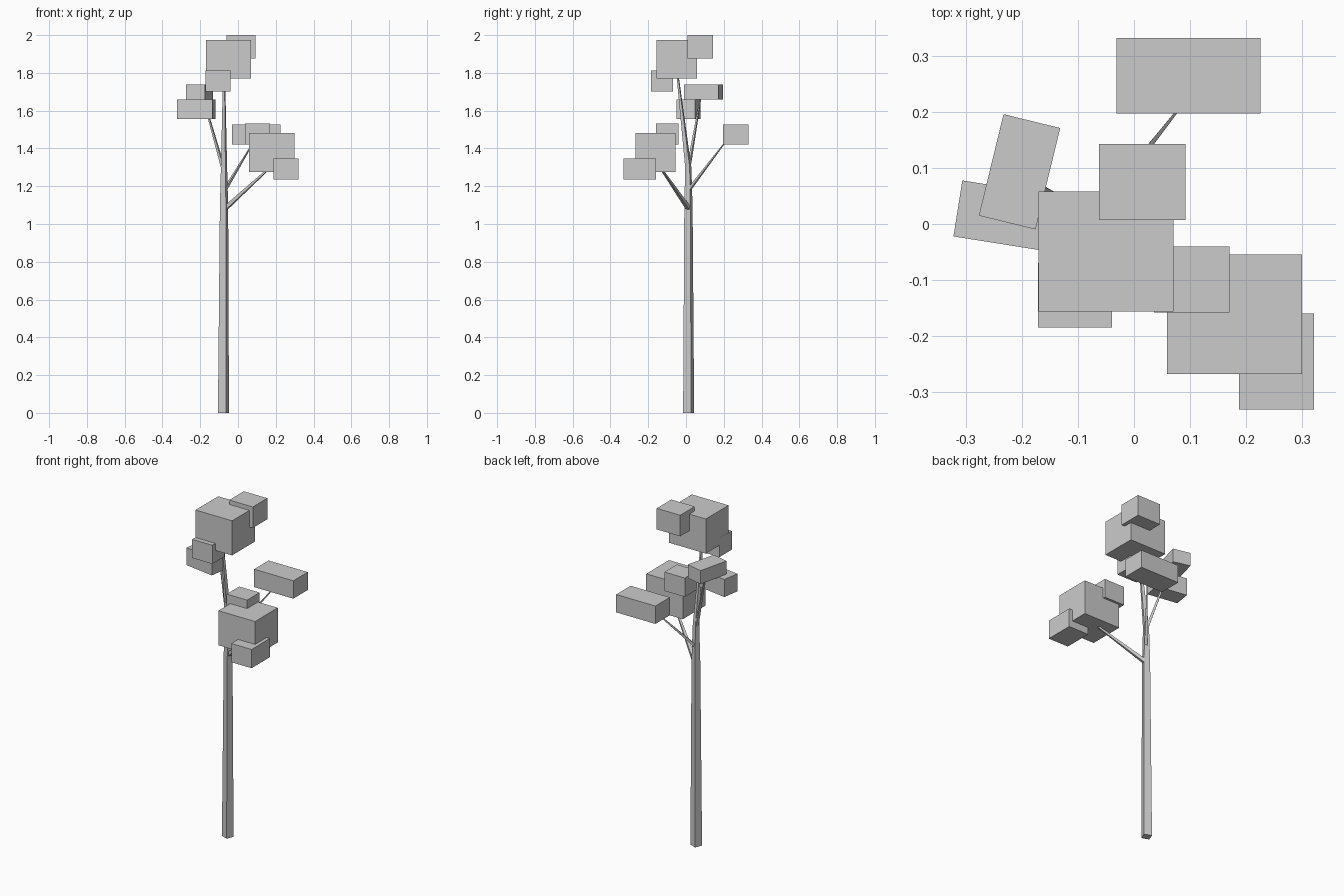
import bpy, bmesh, math
from mathutils import Vector, Matrix

if "Cube" in bpy.data.objects:
    bpy.data.objects.remove(bpy.data.objects["Cube"])


def finish(name, bm):
    bmesh.ops.recalc_face_normals(bm, faces=bm.faces)
    mesh = bpy.data.meshes.new(name)
    bm.to_mesh(mesh)
    bm.free()
    bpy.context.collection.objects.link(bpy.data.objects.new(name, mesh))


def leaf_block(name, x, y, z, size, angle=0):
    bm = bmesh.new()
    m = (Matrix.Translation((x, y, z)) @ Matrix.Rotation(math.radians(angle), 4, 'Z')
         @ Matrix.Diagonal((*size, 1)))
    bmesh.ops.create_cube(bm, size=1, matrix=m)
    finish(name, bm)


def limb(name, path, twist=0, upright=False):
    """Four-sided tapering limb through (x, y, z, radius) stations."""
    bm = bmesh.new()
    axis = Vector(path[-1][:3]) - Vector(path[0][:3])
    rot = Matrix() if upright else axis.to_track_quat('Z', 'Y').to_matrix().to_4x4()
    rings = []
    for x, y, z, r in path:
        angles = [math.radians(twist + 90 * i) for i in range(4)]
        rings.append([bm.verts.new(Vector((x, y, z)) + rot @ Vector((r * math.cos(a), r * math.sin(a), 0)))
                      for a in angles])
    for a, b in zip(rings, rings[1:]):
        for i in range(4):
            j = (i + 1) % 4
            bm.faces.new((a[i], a[j], b[j], b[i]))
    bm.faces.new(rings[0])
    bm.faces.new(rings[-1])
    finish(name, bm)


# Trunk, leaning forward near the crown
limb("trunk", [(-0.077, 0.014, 0, 0.032), (-0.074, 0.013, 1.09, 0.024),
               (-0.074, 0.012, 1.3, 0.018), (-0.074, -0.045, 1.79, 0.006)], 24, True)

# Branches
limb("right_branch", [(-0.07, 0.015, 1.08, 0.015), (0.16, -0.13, 1.29, 0.006)], 45)
limb("back_branch", [(-0.07, 0.015, 1.18, 0.011), (0.08, 0.205, 1.43, 0.003)], 45)
limb("left_branch", [(-0.08, 0.014, 1.3, 0.011), (-0.185, 0.078, 1.67, 0.004)], 45)

# Foliage: top cluster
leaf_block("top_foliage", -0.05, -0.049, 1.872, (0.24, 0.213, 0.205))
leaf_block("top_foliage_back", 0.015, 0.075, 1.938, (0.154, 0.136, 0.125))
leaf_block("top_foliage_front", -0.105, -0.127, 1.756, (0.132, 0.115, 0.111))
# Foliage: left cluster
leaf_block("left_foliage_upper", -0.204, 0.093, 1.698, (0.104, 0.186, 0.08), -13.7)
leaf_block("left_foliage_lower", -0.221, 0.013, 1.608, (0.188, 0.101, 0.104), -9)
# Foliage: back block
leaf_block("back_foliage", 0.097, 0.264, 1.473, (0.257, 0.135, 0.106))
# Foliage: right cluster
leaf_block("right_foliage", 0.179, -0.161, 1.379, (0.24, 0.213, 0.205))
leaf_block("right_foliage_lower", 0.254, -0.245, 1.29, (0.133, 0.171, 0.111))
leaf_block("right_foliage_upper", 0.103, -0.099, 1.476, (0.134, 0.117, 0.112))
